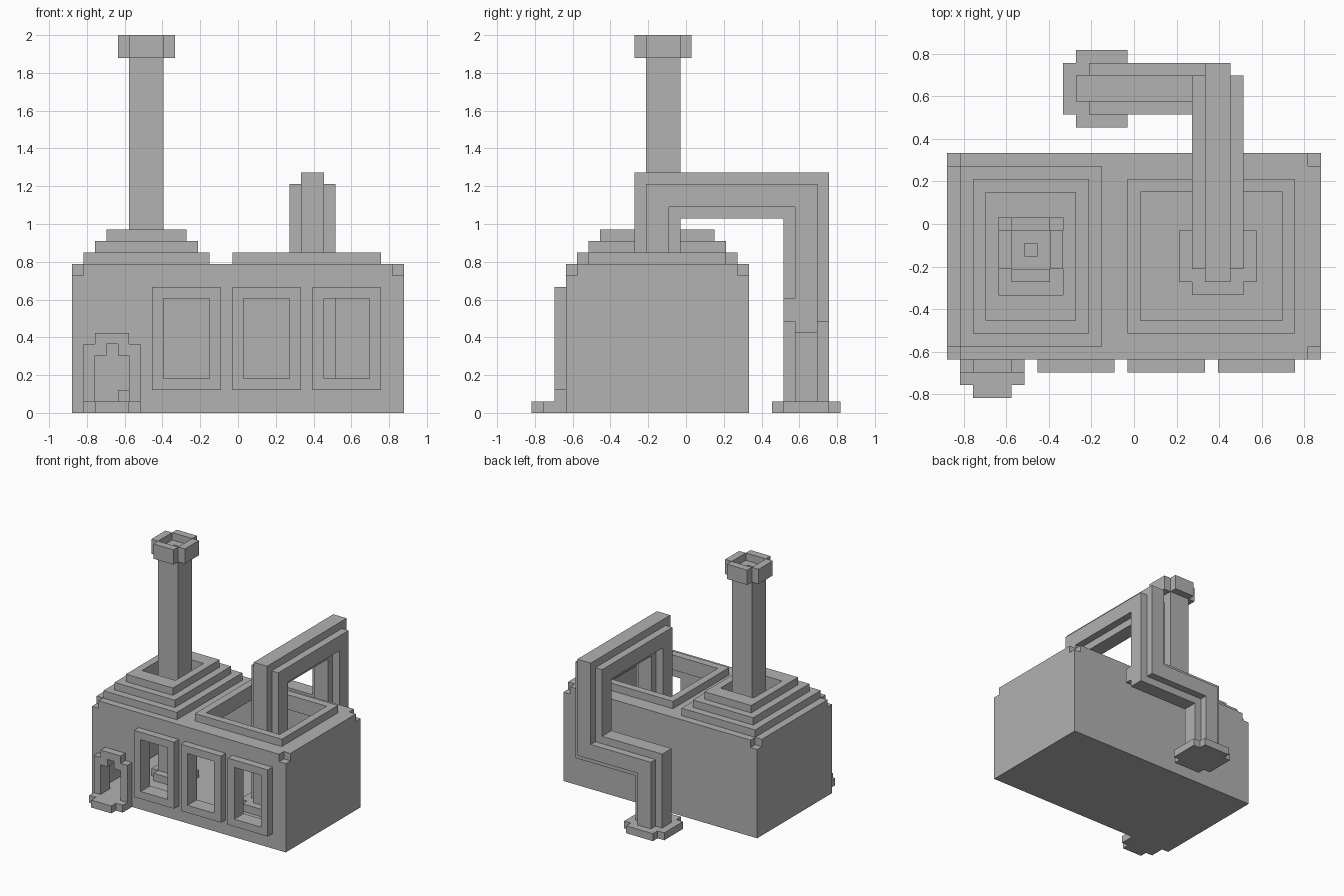
import bpy
import bmesh
from itertools import product
from mathutils import Vector

UNIT = 2 / 33                        # size of one block
ORIGIN = Vector((14.5, 13.5, 0))     # block grid centre on the ground

cube = bpy.data.objects.get("Cube")
if cube:
    bpy.data.objects.remove(cube, do_unlink=True)

grey = bpy.data.materials.new("plain grey")
grey.use_nodes = True
grey.diffuse_color = (0.445, 0.445, 0.445, 1)
for node in grey.node_tree.nodes:
    if node.type == 'BSDF_PRINCIPLED':
        node.inputs["Base Color"].default_value = grey.diffuse_color


def box(x0, x1, y0, y1, z0, z1):
    return ((x0, x1), (y0, y1), (z0, z1))


def shrink(block, axes):
    """Pull a box in by one block on both ends of the given axes."""
    return tuple((a + 1, b - 1) if i in axes else (a, b)
                 for i, (a, b) in enumerate(block))


def cross(*size):
    """Plate with its four corners notched out."""
    return [shrink(box(*size), (i,)) for i in (0, 1)]


def pipe_leg(normal, *size):
    """Plus-shaped pipe section whose bends lie across the normal axis."""
    block = box(*size)
    others = [i for i in range(3) if i != normal]
    return [shrink(block, (normal,)), shrink(block, others)]


def build(name, solids, cuts=()):
    """Merge boxes, carve the cuts, and keep only the outer faces."""
    marks = [sorted({v for b in [*solids, *cuts] for v in b[i]})
             for i in range(3)]

    def filled(cell):
        if any(c < 0 or c >= len(m) - 1 for c, m in zip(cell, marks)):
            return False
        mid = [(m[c] + m[c + 1]) / 2 for c, m in zip(cell, marks)]

        def inside(b):
            return all(lo < p < hi for p, (lo, hi) in zip(mid, b))
        return any(map(inside, solids)) and not any(map(inside, cuts))

    bm = bmesh.new()
    verts = {}

    def vert(key):
        if key not in verts:
            point = Vector([m[k] for k, m in zip(key, marks)])
            verts[key] = bm.verts.new((point - ORIGIN) * UNIT)
        return verts[key]

    for cell in product(*(range(len(m) - 1) for m in marks)):
        if not filled(cell):
            continue
        for axis, side in product(range(3), (0, 1)):
            beyond = list(cell)
            beyond[axis] += 2 * side - 1
            if filled(beyond):
                continue
            u, v = (axis + 1) % 3, (axis + 2) % 3
            ring = []
            for du, dv in ((0, 0), (1, 0), (1, 1), (0, 1)):
                key = list(cell)
                key[axis] += side
                key[u] += du
                key[v] += dv
                ring.append(vert(tuple(key)))
            bm.faces.new(ring if side else ring[::-1])

    mesh = bpy.data.meshes.new(name)
    bm.to_mesh(mesh)
    bm.free()
    mesh.materials.append(grey)
    obj = bpy.data.objects.new(name, mesh)
    bpy.context.collection.objects.link(obj)
    return obj


window_starts = (7, 14, 21)
chimney_shaft = box(4, 9, 8, 14, 12, 16)
tank_shaft = box(15, 26, 6, 16, 12, 14)
door_gap = [box(2, 5, 2, 4, 1, 5), box(3, 4, 2, 4, 5, 6)]
window_gaps = [box(x + 1, x + 5, 2, 4, 3, 10) for x in window_starts]

# Hollow main building with notched top corners and openings
corners = [box(x, x + 1, y, y + 1, 12, 13) for x in (0, 28) for y in (3, 18)]
build("main_building", [box(0, 29, 3, 19, 0, 13)],
      [box(1, 28, 4, 18, 1, 12), chimney_shaft, tank_shaft,
       *corners, *door_gap, *window_gaps])

# Raised window frames
for number, x in enumerate(window_starts):
    build(f"window_frame_{number + 1}", [box(x, x + 6, 2, 3, 2, 11)],
          [window_gaps[number]])

# Doorway surround and front step
build("door_frame", [box(1, 6, 2, 3, 1, 6), box(2, 5, 2, 3, 6, 7)], door_gap)
build("door_step", [box(1, 6, 1, 3, 0, 1), box(2, 5, 0, 1, 0, 1)])

# Stepped roof around the chimney, and the rim of the roof opening
build("stepped_roof",
      [box(1 + i, 12 - i, 4 + i, 18 - i, 13 + i, 14 + i) for i in range(3)],
      [chimney_shaft])
build("roof_opening_rim", [box(14, 27, 5, 17, 13, 14)], [tank_shaft])

# Chimney with foot, flue and notched cap
build("chimney", [box(5, 8, 10, 13, 1, 32), *cross(4, 9, 9, 14, 1, 2)],
      [box(6, 7, 11, 12, 2, 32)])
build("chimney_cap", cross(4, 9, 9, 14, 31, 33),
      [box(5, 8, 10, 13, 31, 33)])

# Bent pipe from the inside floor, over the roof and down behind
build("bent_pipe", [
    *cross(18, 24, 8, 14, 1, 2),
    *pipe_leg(0, 19, 23, 9, 13, 1, 21),
    *pipe_leg(0, 19, 23, 9, 26, 17, 21),
    *pipe_leg(0, 19, 23, 22, 26, 9, 21),
    *pipe_leg(1, 19, 23, 22, 26, 7, 16),
    *pipe_leg(1, 10, 23, 22, 26, 7, 11),
    box(11, 23, 22, 23, 8, 10),
    *pipe_leg(1, 10, 14, 22, 26, 0, 11),
    *cross(9, 15, 21, 27, 0, 1),
])
